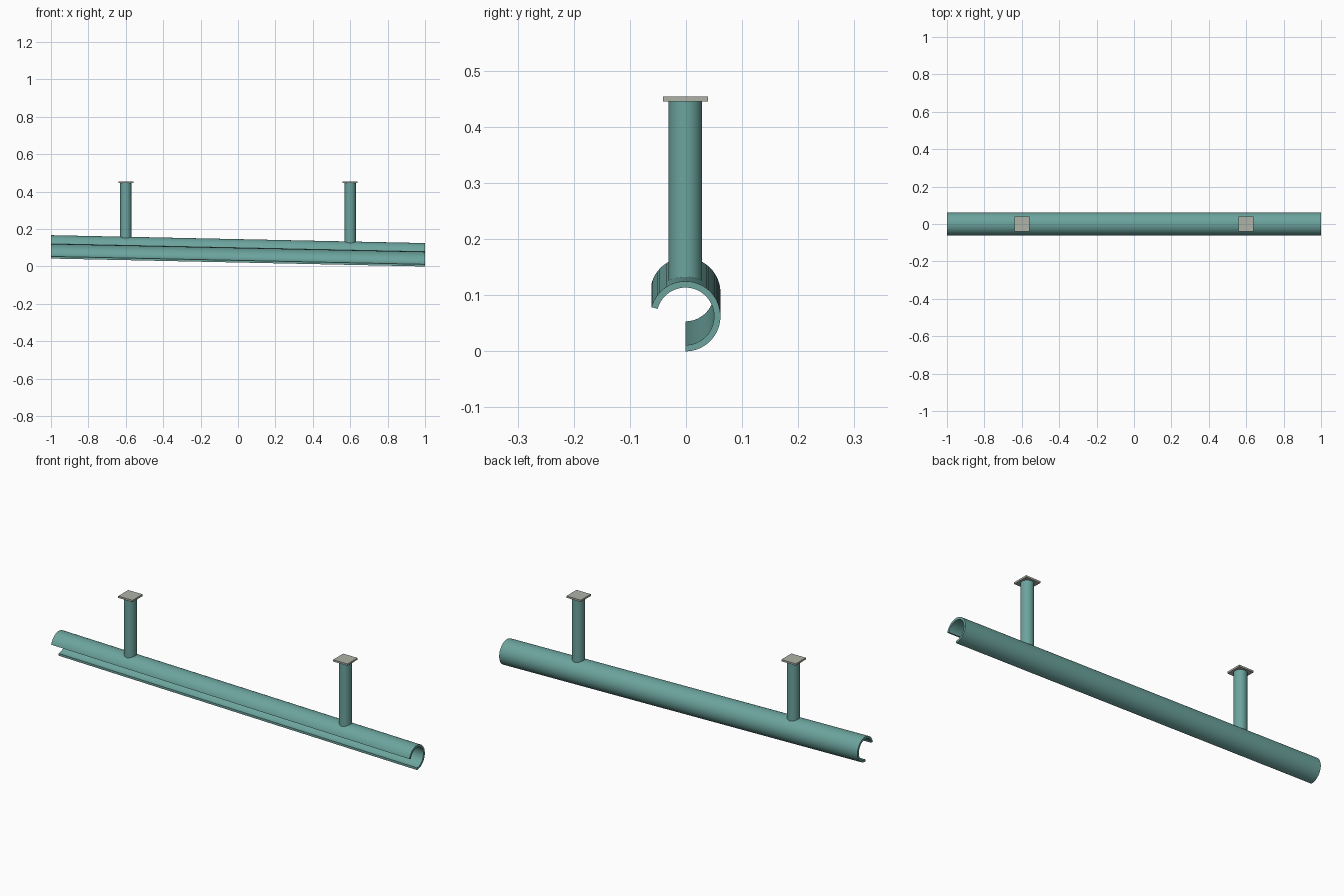
import bpy, bmesh, math

if "Cube" in bpy.data.objects:
    bpy.data.objects.remove(bpy.data.objects["Cube"])

R_OUT, R_IN = 0.0625, 0.0512
Y0 = -0.0011          # tube axis offset caused by the open slot
STEPS = 48
START, END = -90, 165  # arc of the open tube, seen from the right


def material(name, color):
    m = bpy.data.materials.new(name)
    m.diffuse_color = color
    m.use_nodes = True
    m.node_tree.nodes["Principled BSDF"].inputs["Base Color"].default_value = m.diffuse_color
    return m


teal = material("teal_paint", (0.15, 0.37, 0.34, 1))
grey = material("plate_grey", (0.42, 0.45, 0.39, 1))


def axis_z(x):
    return 0.0836 - 0.0211 * x


def finish(ob, name, mat):
    ob.name = name
    ob.data.name = name
    ob.data.materials.append(mat)
    return ob


def smooth(ob):
    bpy.ops.object.select_all(action='DESELECT')
    bpy.context.view_layer.objects.active = ob
    ob.select_set(True)
    bpy.ops.object.shade_smooth_by_angle(angle=math.radians(30))


# Slotted tube: sloping row of abutting C-shaped sections
def add_section(bm, x0, x1):
    rings = []
    for i in range(STEPS + 1):
        a = math.radians(START + (END - START) * i / STEPS)
        rings.append([bm.verts.new((x, Y0 + r * math.cos(a), axis_z(x) + r * math.sin(a)))
                      for x, r in ((x0, R_OUT), (x1, R_OUT), (x1, R_IN), (x0, R_IN))])
    for p, q in zip(rings, rings[1:]):
        for k in range(4):
            n = (k + 1) % 4
            bm.faces.new((p[k], p[n], q[n], q[k]))
    bm.faces.new(rings[0])
    bm.faces.new(rings[-1][::-1])


bm = bmesh.new()
for i in range(10):
    add_section(bm, -1 + 0.2 * i, -0.8 + 0.2 * i)
bmesh.ops.recalc_face_normals(bm, faces=bm.faces)
me = bpy.data.meshes.new("slotted_tube")
bm.to_mesh(me)
bm.free()
tube = bpy.data.objects.new("slotted_tube", me)
bpy.context.collection.objects.link(tube)
smooth(finish(tube, "slotted_tube", teal))

# Hanger posts with square mounting plates
PLATE_BOTTOM, PLATE_TOP = 0.4455, 0.4545
for side, x in (("left", -0.6), ("right", 0.6)):
    z0 = axis_z(x) + 0.0535
    bpy.ops.mesh.primitive_cylinder_add(vertices=48, radius=0.03, depth=PLATE_BOTTOM - z0,
                                        location=(x, Y0, (PLATE_BOTTOM + z0) / 2))
    smooth(finish(bpy.context.object, "hanger_post_" + side, teal))
    bpy.ops.mesh.primitive_cube_add(size=1, location=(x, Y0, (PLATE_BOTTOM + PLATE_TOP) / 2))
    plate = finish(bpy.context.object, "mounting_plate_" + side, grey)
    plate.scale = (0.08, 0.08, PLATE_TOP - PLATE_BOTTOM)
